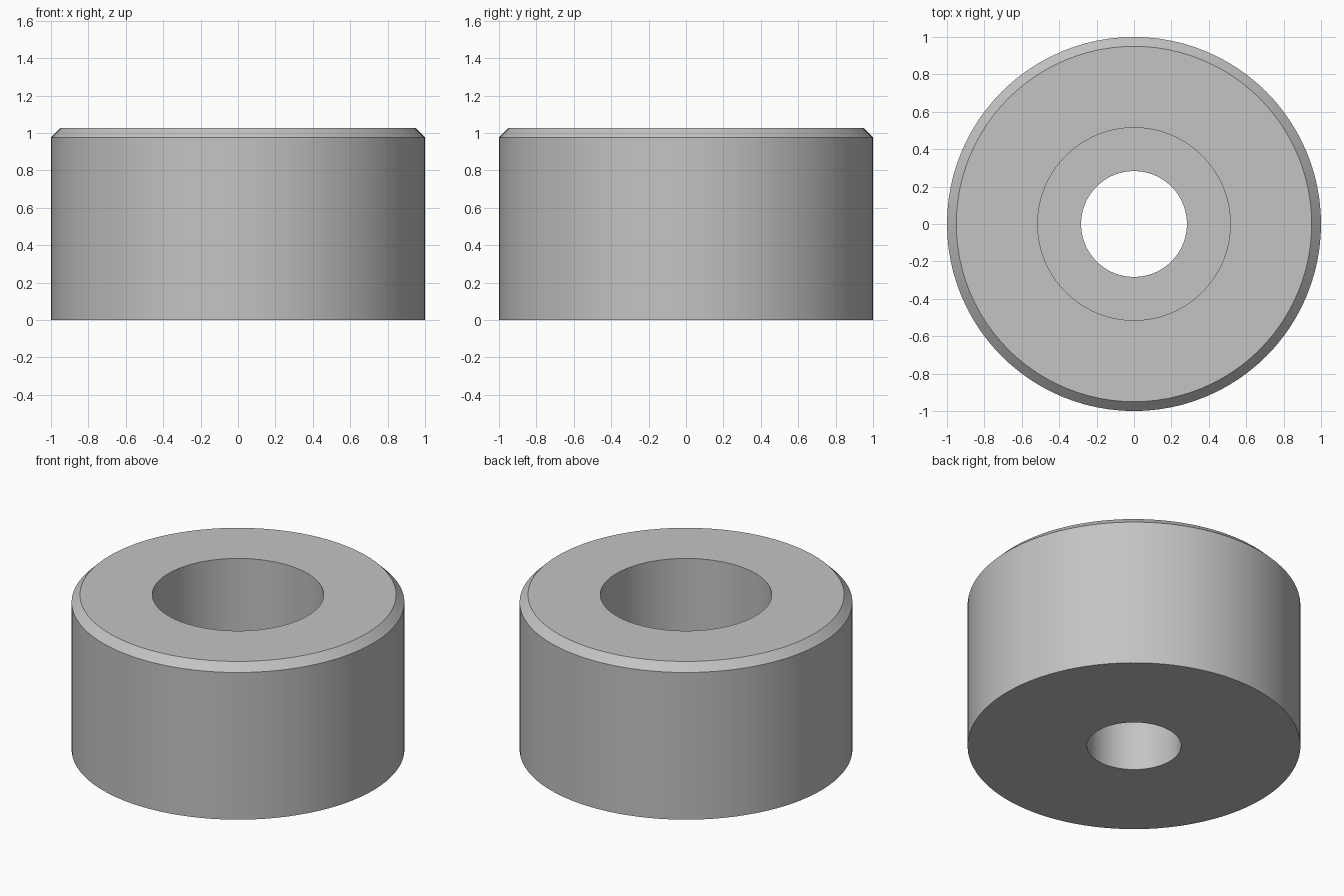
import bpy
import bmesh
import math

cube = bpy.data.objects.get("Cube")
if cube:
    bpy.data.objects.remove(cube, do_unlink=True)

SEGMENTS = 96
OUTER, HEIGHT, CHAMFER = 1.0, 1.026, 0.05
BORE, COUNTERBORE, LEDGE = 0.283, 0.515, 0.44

# Plain grey material
grey = bpy.data.materials.new("plain grey")
grey.use_nodes = True
colour = (0.55, 0.55, 0.55, 1)
grey.diffuse_color = colour
grey.node_tree.nodes["Principled BSDF"].inputs["Base Color"].default_value = colour

# Closed cross-section: outer wall, chamfer, counterbore, ledge, through bore
profile = [
    (OUTER, 0), (OUTER, HEIGHT - CHAMFER), (OUTER - CHAMFER, HEIGHT),
    (COUNTERBORE, HEIGHT), (COUNTERBORE, LEDGE), (BORE, LEDGE), (BORE, 0),
]

# Turn the cross-section into rings joined by quads
bm = bmesh.new()
rings = []
for i in range(SEGMENTS):
    a = math.tau * i / SEGMENTS
    rings.append([bm.verts.new((r * math.cos(a), r * math.sin(a), z)) for r, z in profile])
for i, ring in enumerate(rings):
    following = rings[(i + 1) % SEGMENTS]
    for j in range(len(profile)):
        k = (j + 1) % len(profile)
        bm.faces.new((ring[j], following[j], following[k], ring[k]))
bmesh.ops.recalc_face_normals(bm, faces=bm.faces)

mesh = bpy.data.meshes.new("counterbored_bushing")
bm.to_mesh(mesh)
bm.free()
mesh.materials.append(grey)
bushing = bpy.data.objects.new("counterbored_bushing", mesh)
bpy.context.collection.objects.link(bushing)

# Smooth round walls with crisp rims
bpy.ops.object.select_all(action="DESELECT")
bushing.select_set(True)
bpy.context.view_layer.objects.active = bushing
bpy.ops.object.shade_smooth_by_angle(angle=math.radians(30))
